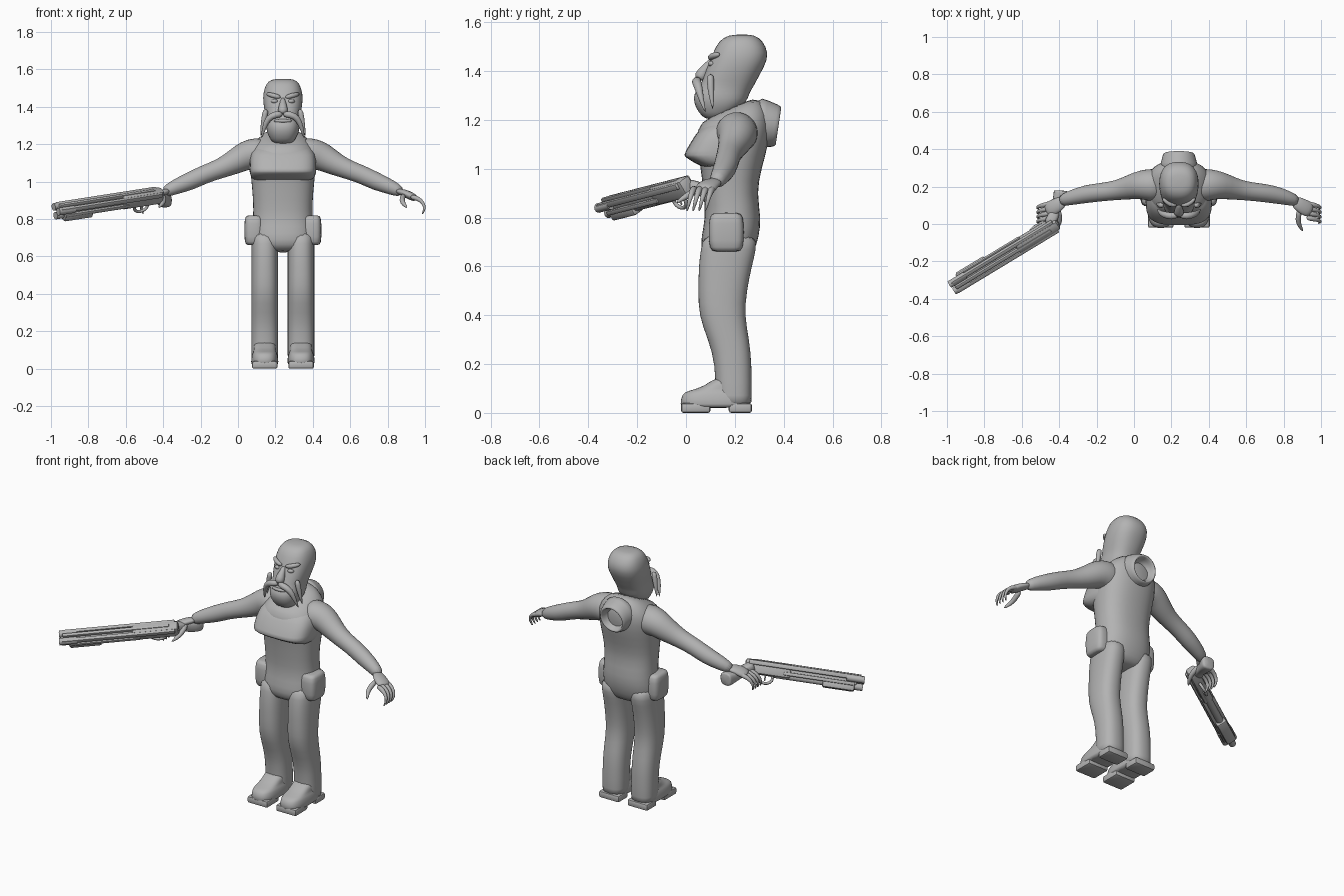
import bpy, bmesh, math
from mathutils import Matrix, Vector

cube = bpy.data.objects.get("Cube")
if cube:
    bpy.data.objects.remove(cube, do_unlink=True)

TONE = (.45, .45, .45, 1)
grey = bpy.data.materials.new("plain_grey")
grey.use_nodes = True
grey.diffuse_color = TONE
grey.node_tree.nodes["Principled BSDF"].inputs["Base Color"].default_value = TONE

CENTRE = .24
ALONG_X, ALONG_Y, ALONG_Z = Vector((1, 0, 0)), Vector((0, 1, 0)), Vector((0, 0, 1))


def finish(name, bm, matrix, angle):
    """Turn the bmesh into a grey, smooth shaded object."""
    bmesh.ops.recalc_face_normals(bm, faces=bm.faces)
    mesh = bpy.data.meshes.new(name)
    bm.to_mesh(mesh)
    bm.free()
    mesh.materials.append(grey)
    obj = bpy.data.objects.new(name, mesh)
    bpy.context.collection.objects.link(obj)
    if matrix:
        obj.matrix_world = matrix
    bpy.ops.object.select_all(action='DESELECT')
    obj.select_set(True)
    bpy.context.view_layer.objects.active = obj
    bpy.ops.object.shade_smooth_by_angle(angle=math.radians(angle))
    return obj


def oval(count, power):
    """Unit superellipse, squarer as the power grows."""
    for i in range(count):
        angle = math.tau * i / count
        c, s = math.cos(angle), math.sin(angle)
        yield (math.copysign(abs(c) ** (2 / power), c),
               math.copysign(abs(s) ** (2 / power), s))


def skin(name, rings, rounded=True, matrix=None):
    """Bridge rings of points and cap both ends."""
    bm = bmesh.new()
    loops = [[bm.verts.new(point) for point in ring] for ring in rings]
    count = len(loops[0])
    for lower, upper in zip(loops, loops[1:]):
        for i in range(count):
            j = (i + 1) % count
            bm.faces.new((lower[i], lower[j], upper[j], upper[i]))
    bm.faces.new(loops[0])
    bm.faces.new(loops[-1])
    obj = finish(name, bm, matrix, 180 if rounded else 40)
    if rounded:
        rounding = obj.modifiers.new("rounding", 'SUBSURF')
        rounding.levels = rounding.render_levels = 1


def stack(name, x, rows, power=2.4, slope=0):
    """Upright form from rows of height, half width, front and back.
    The slope tips the rows above the chest down to the front."""
    rings = []
    for z, width, front, back in rows:
        middle, depth = (front + back) / 2, (back - front) / 2
        tip = slope * max(0, z - 1.1)
        rings.append([(x + width * c, middle + depth * s, z + tip * s)
                      for c, s in oval(20, power)])
    skin(name, rings)


def tube(name, path, up=ALONG_Y, flat=1, power=2, axis=None, **options):
    """Limb along points that each carry a radius; flat thins it across up."""
    points = [Vector(p[:3]) for p in path]
    last = len(points) - 1
    rings = []
    for i, point in enumerate(points):
        heading = axis or points[min(i + 1, last)] - points[max(i - 1, 0)]
        a = up.cross(heading).normalized()
        b = heading.cross(a).normalized()
        radius = path[i][3]
        rings.append([point + radius * (a * flat * c + b * s) for c, s in oval(14, power)])
    skin(name, rings, **options)


def block(name, low, high, matrix=None):
    """Bevelled box between two opposite corners."""
    low, high = Vector(low), Vector(high)
    size = high - low
    bm = bmesh.new()
    bmesh.ops.create_cube(bm, size=1)
    for vert in bm.verts:
        vert.co = (low + high) / 2 + Matrix.Diagonal(size) @ vert.co
    bmesh.ops.bevel(bm, geom=bm.edges[:], offset=min(size) / 4, segments=2,
                    profile=.5, affect='EDGES')
    finish(name, bm, matrix, 40)


# Trunk, with the neckline sloping down to the front
stack("torso", CENTRE, [
    (.62, .12, .1, .25), (.66, .16, .06, .28), (.72, .17, .06, .3), (.8, .16, .08, .31),
    (.9, .16, .07, .29), (1, .17, .06, .31), (1.1, .18, .04, .34), (1.17, .18, .04, .35),
    (1.22, .14, .06, .33), (1.25, .09, .07, .28)], slope=.35)

# Chest flap hanging clear of the belly
stack("vest", CENTRE, [
    (1, .15, .08, .25), (1.02, .17, .04, .25), (1.05, .18, -.01, .26), (1.06, .18, -.01, .27),
    (1.17, .18, .04, .3), (1.22, .12, .07, .29)], power=3.2, slope=.35)

# Round socket on the back
outward = Vector((0, 1, -.15))
tube("back_socket",
     [(CENTRE, .27 + d, 1.19 - .15 * d, radius) for d, radius in
      ((0, .12), (.05, .1), (.1, .09), (.11, .08), (.11, .07), (.06, .06), (.05, .02))],
     up=ALONG_Z, axis=outward)

# Head with a rounded beard
stack("head", CENTRE, [
    (1.2, .05, .08, .15), (1.23, .07, .05, .2), (1.27, .09, .03, .25), (1.31, .09, .03, .26),
    (1.34, .09, .06, .28), (1.38, .1, .07, .3), (1.45, .11, .1, .34), (1.5, .1, .12, .33),
    (1.54, .08, .15, .3), (1.55, .04, .2, .26)])
tube("nose", [(CENTRE, .11, 1.45, .01), (CENTRE, .08, 1.41, .02),
              (CENTRE, .06, 1.38, .03), (CENTRE, .06, 1.36, .02)], up=ALONG_X)
tube("lower_lip", [(CENTRE + d, .04 + abs(d) / 3, 1.325, .012 - abs(d) / 9)
                   for d in (-.05, -.02, .02, .05)])

for sign, side in ((-1, "right"), (1, "left")):
    def mirrored(points):
        return [(CENTRE + sign * x, *rest) for x, *rest in points]

    def limb(part, points, **options):
        tube(f"{side}_{part}", mirrored(points), **options)

    # Face
    limb("brow", [(.01, .1, 1.45, .01), (.05, .1, 1.46, .015), (.09, .14, 1.47, .01)])
    limb("eye", [(.025, .1, 1.43, .005), (.045, .1, 1.43, .015), (.065, .11, 1.43, .005)])
    limb("moustache", [(0, .05, 1.36, .015), (.04, .04, 1.36, .02), (.08, .05, 1.34, .018),
                       (.1, .06, 1.29, .012), (.115, .08, 1.23, .003)])
    limb("whisker", [(.09, .1, 1.39, .015), (.1, .1, 1.34, .017), (.12, .11, 1.24, .003)])

    # Arm and hand
    limb("arm", [(.08, .2, 1.14, .09), (.15, .21, 1.15, .09), (.2, .21, 1.14, .08),
                 (.25, .2, 1.11, .07), (.33, .18, 1.07, .053), (.42, .17, 1.04, .05),
                 (.5, .16, 1, .05), (.58, .14, .97, .04), (.64, .12, .94, .03)])
    limb("palm", [(.61, .13, .95, .03), (.65, .1, .94, .04), (.69, .08, .92, .046),
                  (.71, .07, .91, .035)], flat=.5)
    for finger in range(4):
        base = .11 - .025 * finger
        limb(f"finger_{finger + 1}",
             [(.68 + .08 * math.sin(k * .55), base - .008 * k,
               .86 + .06 * math.cos(k * .55), .016 - .003 * k) for k in range(5)])
    limb("thumb", [(.645, .08, .93, .016), (.635, .02, .9, .015), (.645, -.01, .88, .012),
                   (.665, -.04, .86, .004)], up=ALONG_Z)

    # Hip pouch
    stack(side + "_pouch", CENTRE + sign * .155,
          [(.74 + .08 * h, .05 * w, .165 - .07 * w, .165 + .07 * w)
           for h, w in ((-1, .7), (-.9, 1), (0, 1.05), (.9, 1), (1, .7))], power=3.5)

    # Trouser leg of even width, bowed from front to back
    x = CENTRE + sign * .097
    stack(side + "_leg", x, [
        (z, .072, front, back) for z, front, back in
        ((.03, .13, .27), (.05, .12, .27), (.2, .12, .27), (.3, .09, .26), (.4, .05, .24),
         (.5, .05, .25), (.6, .05, .27), (.67, .06, .29), (.74, .07, .29))])

    # Boot with separate sole and heel block
    stack(side + "_boot", x, [
        (.02, .07, -.02, .26), (.03, .075, -.025, .265), (.08, .07, -.02, .26),
        (.09, .06, .01, .26), (.11, .06, .08, .26), (.15, .06, .12, .26)], power=2.8)
    for part, front, back in (("sole", -.02, .1), ("heel", .175, .27)):
        block(f"{side}_{part}", (x - .068, front, 0), (x + .068, back, .04))

# Long gun, built along its own x axis and turned into the right hand
forward = Vector((-.545, -.33, -.085)).normalized()
across = Vector((.26, -.43, .85)).cross(forward).normalized()
GUN = Matrix((forward, across, forward.cross(across))).transposed().to_4x4()
GUN.translation = (-.425, 0, .925)


def gun_block(name, start, end, y, z, width, height):
    block(name, (start, y - width / 2, z - height / 2), (end, y + width / 2, z + height / 2), GUN)


def gun_rod(name, path):
    tube(name, path, rounded=False, matrix=GUN)


gun_block("gun_receiver", -.02, .24, 0, 0, .06, .08)
gun_block("gun_core", .1, .61, 0, 0, .044, .05)
gun_block("gun_top_rib", .03, .63, 0, .034, .02, .02)
gun_block("gun_foregrip", .42, .6, 0, -.036, .06, .04)
gun_rod("gun_lower_barrel", [(x, 0, -.026, .02) for x in (.15, .645)])
for sign, side in ((-1, "right"), (1, "left")):
    gun_block(side + "_gun_upper_rail", 0, .635, sign * .03, .022, .022, .026)
    gun_block(side + "_gun_lower_rail", .2, .6, sign * .027, -.016, .02, .02)
    gun_rod(side + "_gun_muzzle", [(x, sign * .025, .015, .02) for x in (.55, .65)])

# Trigger guard and trigger
turns = [math.tau * i / 16 for i in range(17)]
gun_rod("trigger_guard", [(.1 + .042 * math.cos(a), 0, -.052 + .032 * math.sin(a), .008)
                          for a in turns])
gun_rod("trigger", [(.1, 0, -.03, .006), (.1, 0, -.07, .003)])

# Stock bending back through the grip
tube("gun_stock", [(-.46, -.01, .93, .034), (-.43, .04, .92, .03), (-.42, .08, .91, .026),
                   (-.4, .13, .9, .035), (-.39, .17, .9, .04), (-.39, .18, .9, .038)],
     up=ALONG_Z, power=3)
